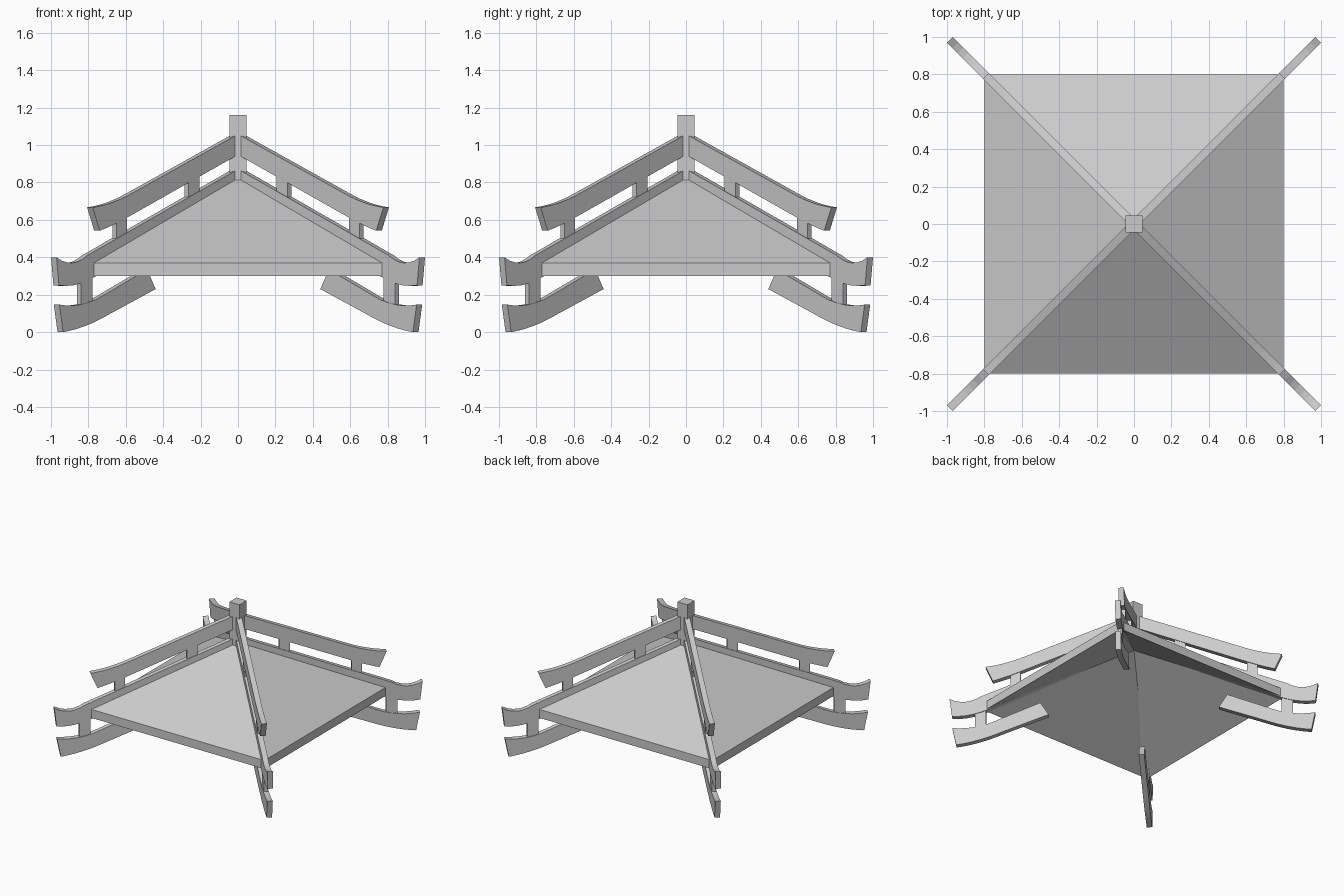
import bpy, bmesh, math
from mathutils import Matrix, Vector

if "Cube" in bpy.data.objects:
    bpy.data.objects.remove(bpy.data.objects["Cube"])


def new_object(name, bm):
    bmesh.ops.recalc_face_normals(bm, faces=bm.faces)
    mesh = bpy.data.meshes.new(name)
    bm.to_mesh(mesh)
    bm.free()
    obj = bpy.data.objects.new(name, mesh)
    bpy.context.collection.objects.link(obj)
    return obj


def bezier(a, c, b, n=6):
    a, c, b = Vector(a), Vector(c), Vector(b)
    return [(1 - t) ** 2 * a + 2 * t * (1 - t) * c + t * t * b
            for t in (i / n for i in range(n + 1))]


def diagonal_strip(name, lower, upper, half):
    """Solid between two (x, z) edges, standing on a diagonal, copied to all four corners."""
    for k in range(4):
        rot = Matrix.Rotation(math.radians(45 + 90 * k), 3, 'Z')
        bm = bmesh.new()
        rows = []
        for lo, up in zip(lower, upper):
            rows.append([bm.verts.new(rot @ Vector((p[0] * math.sqrt(2), s * half, p[1])))
                         for p, s in ((lo, -1), (lo, 1), (up, 1), (up, -1))])
        for a, b in zip(rows, rows[1:]):
            for i in range(4):
                j = (i + 1) % 4
                bm.faces.new((a[i], a[j], b[j], b[i]))
        bm.faces.new(rows[0])
        bm.faces.new(rows[-1])
        new_object(f"{name}_{k + 1}", bm)


# hollow pyramid roof shell with a vertical eave edge
bm = bmesh.new()
corners = ((-0.8, -0.8), (0.8, -0.8), (0.8, 0.8), (-0.8, 0.8))
top = [bm.verts.new((x, y, 0.37)) for x, y in corners]
low = [bm.verts.new((x, y, 0.30)) for x, y in corners]
peak, under = bm.verts.new((0, 0, 0.84)), bm.verts.new((0, 0, 0.765))
for i in range(4):
    j = (i + 1) % 4
    bm.faces.new((top[i], top[j], peak))
    bm.faces.new((low[j], low[i], under))
    bm.faces.new((low[i], low[j], top[j], top[i]))
new_object("roof", bm)

# square finial post
bm = bmesh.new()
bmesh.ops.create_cube(bm, size=1, matrix=Matrix.Translation((0, 0, 0.98)) @
                      Matrix.Diagonal((0.092, 0.092, 0.36, 1)))
new_object("finial_post", bm)

# flared beams: hip ridge, raised rail, lower bracket
diagonal_strip("hip_ridge",
               [(0.02, 0.758)] + bezier((0.72, 0.335), (0.86, 0.23), (0.972, 0.25)),
               [(0.02, 0.868)] + bezier((0.82, 0.41), (0.90, 0.335), (0.985, 0.40)), 0.021)
diagonal_strip("upper_rail",
               [(0.02, 0.945)] + bezier((0.58, 0.628), (0.68, 0.57), (0.754, 0.542)),
               [(0.02, 1.055)] + bezier((0.58, 0.743), (0.69, 0.68), (0.792, 0.667)), 0.021)
diagonal_strip("lower_bracket",
               [(0.455, 0.23)] + bezier((0.70, 0.097), (0.83, 0.02), (0.95, 0.0)),
               [(0.50, 0.335)] + bezier((0.74, 0.193), (0.85, 0.125), (0.97, 0.147)), 0.021)

# short struts between the beams
for name, x0, x1, z0, z1 in (("inner_strut", 0.218, 0.275, 0.68, 0.86),
                             ("outer_strut", 0.605, 0.66, 0.47, 0.64),
                             ("bracket_strut", 0.79, 0.85, 0.12, 0.30)):
    diagonal_strip(name, [(x0, z0), (x1, z0)], [(x0, z1), (x1, z1)], 0.016)
